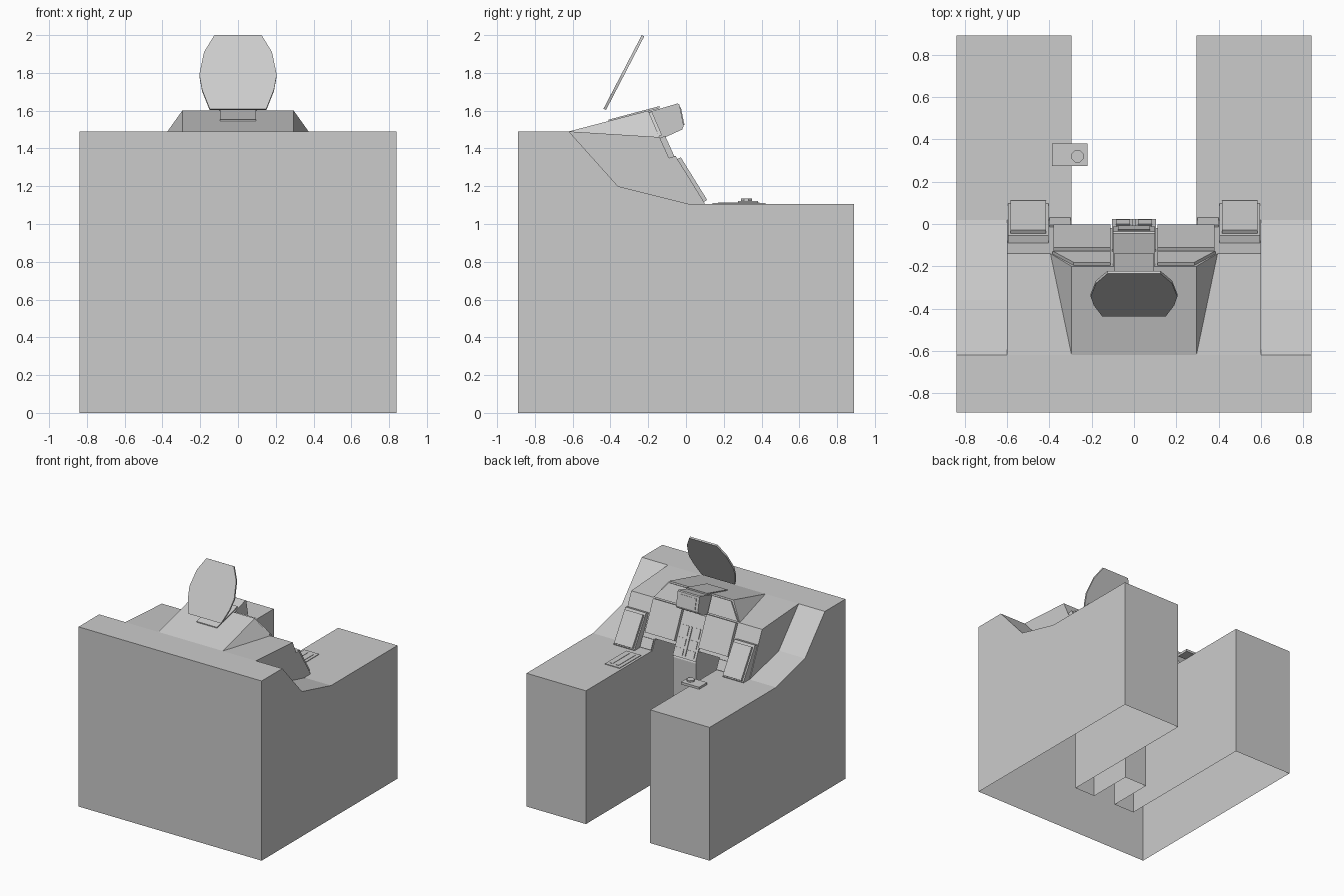
import bpy, bmesh, math
from mathutils import Vector

if "Cube" in bpy.data.objects:
    bpy.data.objects.remove(bpy.data.objects["Cube"])


def prism(name, pts, offset):
    """Closed solid: a flat outline swept along an offset vector."""
    bm = bmesh.new()
    a = [bm.verts.new(Vector(p)) for p in pts]
    b = [bm.verts.new(Vector(p) + Vector(offset)) for p in pts]
    bm.faces.new(a)
    bm.faces.new(b[::-1])
    for i in range(len(a)):
        j = (i + 1) % len(a)
        bm.faces.new((a[i], b[i], b[j], a[j]))
    return finish(name, bm)


def finish(name, bm):
    bmesh.ops.recalc_face_normals(bm, faces=bm.faces)
    me = bpy.data.meshes.new(name)
    bm.to_mesh(me)
    bm.free()
    ob = bpy.data.objects.new(name, me)
    bpy.context.collection.objects.link(ob)
    return ob


def side(name, profile, x0, x1):
    """Side (y, z) profile extruded across x."""
    return prism(name, [(x0, y, z) for y, z in profile], (x1 - x0, 0, 0))


def box(name, x0, x1, y0, y1, z0, z1):
    return side(name, [(y0, z0), (y1, z0), (y1, z1), (y0, z1)], x0, x1)


def normal(p, q):
    dy, dz = q[0] - p[0], q[1] - p[1]
    l = math.hypot(dy, dz)
    return -dz / l, dy / l


def slab(name, p, q, t, x0, x1, lift=0.0):
    """Plate lying on the sloping line p-q, t thick, facing the seat."""
    n = normal(p, q)
    at = lambda c, h: (c[0] + n[0] * h, c[1] + n[1] * h)
    return side(name, [at(p, lift), at(q, lift), at(q, lift + t), at(p, lift + t)], x0, x1)


def cut(ob, cutter):
    cutter.hide_render = True
    m = ob.modifiers.new("cut", 'BOOLEAN')
    m.operation, m.solver, m.object = 'DIFFERENCE', 'EXACT', cutter
    bpy.context.view_layer.objects.active = ob
    bpy.ops.object.modifier_apply(modifier=m.name)
    bpy.data.objects.remove(cutter)


# Main tub: dashboard profile, then leg wells, seat gap and dipped outer rails
tub = side("cockpit_tub", [(-.89, 0), (-.89, 1.49), (-.62, 1.49), (-.14, 1.46),
                           (.02, 1.105), (.89, 1.105), (.89, 0)], -.84, .84)
for s in (1, -1):
    cut(tub, box("leg_cut", s * .105, s * .295, -.36, 1, -.1, 1.19))
    cut(tub, side("rail_cut", [(-.71, 1.59), (-.62, 1.49), (-.36, 1.20), (.02, 1.105),
                               (.1, 1.3), (.1, 1.59)], s * .6, s * .95))
cut(tub, box("seat_cut", -.2, .2, .02, 1, -.1, 2))

# The tub is an open shell underneath
bm = bmesh.new()
bm.from_mesh(tub.data)
floor = [f for f in bm.faces if all(v.co.z < .001 for v in f.verts)]
bmesh.ops.delete(bm, geom=floor, context='FACES')
bm.to_mesh(tub.data)
bm.free()

# Coaming hump on top of the dashboard
bm = bmesh.new()
for s in (1, -1):
    for p in ((.295, -.62, 1.49), (.295, -.2, 1.6), (.395, -.14, 1.46)):
        bm.verts.new((s * p[0], p[1], p[2]))
bmesh.ops.convex_hull(bm, input=bm.verts)
finish("coaming", bm)

# Panels on each side of the dashboard
TOP = ((-.2, 1.6), (-.14, 1.46))
n = normal(*TOP)
for s, tag in ((1, "right"), (-1, "left")):
    prism("upper_panel_" + tag,
          [(s * x, y, z) for x, y, z in ((.11, -.196, 1.59), (.285, -.196, 1.59),
                                         (.385, -.142, 1.465), (.11, -.142, 1.465))],
          (0, n[0] * .016, n[1] * .016))
    slab("main_display_" + tag, (-.138, 1.455), (-.03, 1.215), .03, s * .11, s * .38)
    slab("dash_foot_" + tag, (-.015, 1.183), (.02, 1.107), .012, s * .3, s * .4)
    # Angled side console with raised screen
    side("side_console_" + tag, [(-.09, 1.35), (-.055, 1.36), (.098, 1.112),
                                 (.095, 1.10), (.0, 1.10)], s * .405, s * .595)
    slab("side_screen_" + tag, (-.045, 1.343), (.095, 1.117), .02, s * .415, s * .583)

# Centre panel with a spine and key pads
slab("centre_panel", (-.13, 1.438), (.015, 1.116), .010, -.105, .105)
along = lambda f: (-.13 + .145 * f, 1.438 - .322 * f)
slab("centre_spine", along(.3), along(.95), .008, -.008, .008, .010)
for i, (a, b) in enumerate(((.3, .52), (.58, .74), (.8, .95))):
    for s in (1, -1):
        slab(f"key_pad_{i}_{s}", along(a), along(b), .006, s * .02, s * .085, .010)

# Head-up display: projector housing, top plate and tilted glass
side("display_housing", [(-.20, 1.592), (-.045, 1.638), (-.035, 1.633), (-.012, 1.52),
                         (-.02, 1.5), (-.12, 1.455), (-.14, 1.455)], -.1, .1)
side("display_bezel", [(-.033, 1.615), (-.027, 1.617), (-.008, 1.525), (-.014, 1.522)], -.075, .075)
side("projector_plate", [(-.41, 1.54), (-.41, 1.552), (-.14, 1.624), (-.14, 1.612)], -.095, .095)
half = [(.15, 1.61), (.19, 1.71), (.205, 1.79), (.18, 1.91), (.125, 2.0)]
outline = half + [(-x, z) for x, z in half[::-1]]
prism("display_glass", [(x, -.437 + (z - 1.61) * .52, z) for x, z in outline], (0, .013, -.007))

# Control stick pad on the left, lever quadrant on the right
box("stick_pad", -.387, -.22, .275, .38, 1.102, 1.122)
ring = [(-.267 + .031 * math.cos(math.radians(a)), .32 + .031 * math.sin(math.radians(a)), 1.12)
        for a in range(22, 382, 45)]
prism("stick_knob", ring, (0, 0, .015))
box("lever_plate", .315, .45, .14, .42, 1.1, 1.11)
for x in (.345, .4):
    box("lever_slot", x, x + .025, .17, .39, 1.1, 1.113)
